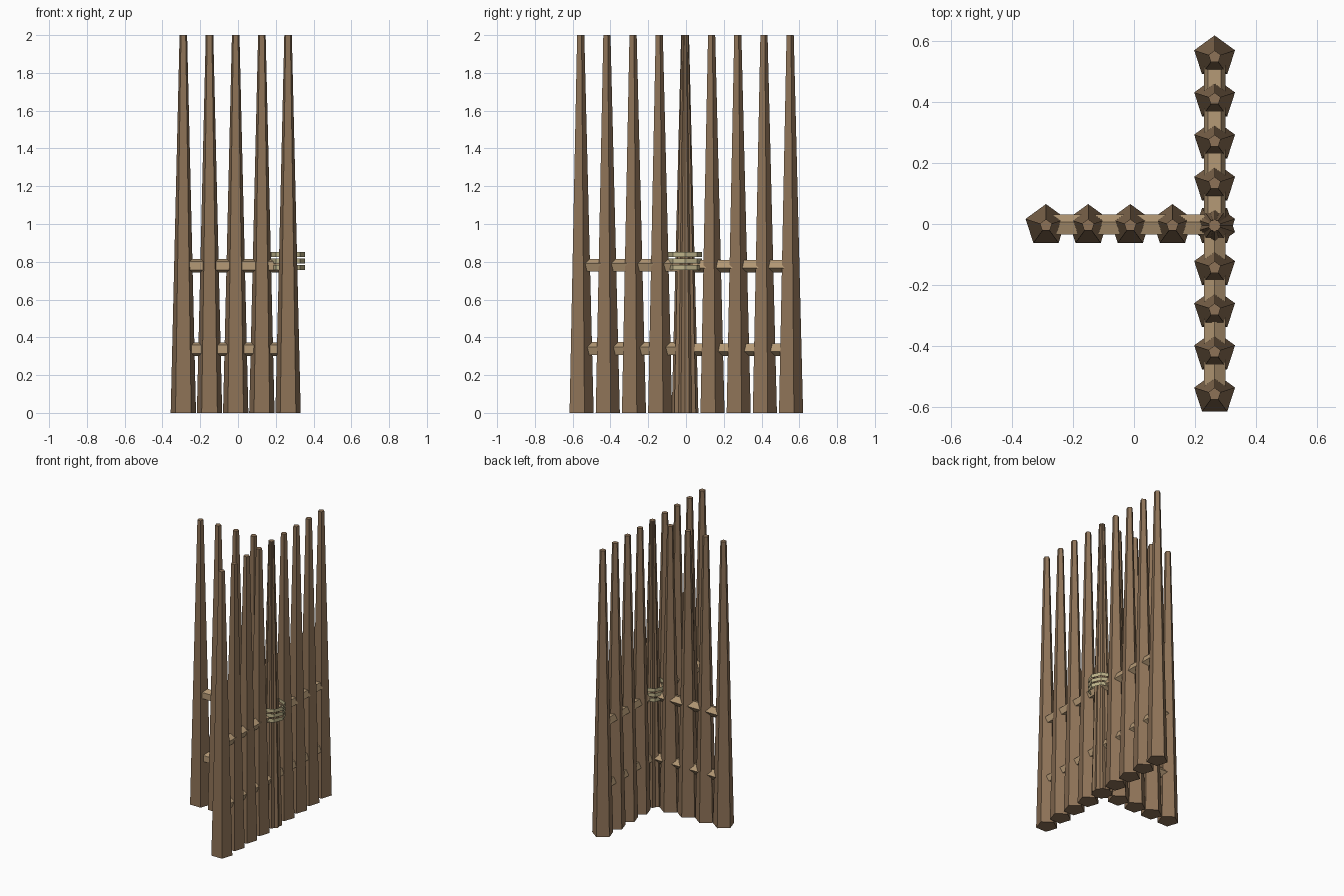
import bpy
import bmesh
from math import pi, sin, cos
from mathutils import Matrix, Vector

cube = bpy.data.objects.get("Cube")
if cube:
    bpy.data.objects.remove(cube, do_unlink=True)


def material(name, colour):
    mat = bpy.data.materials.new(name)
    mat.use_nodes = True
    mat.diffuse_color = (*colour, 1)
    mat.node_tree.nodes["Principled BSDF"].inputs["Base Color"].default_value = (*colour, 1)
    return mat


POST_WOOD = material("dark brown wood", (0.27, 0.17, 0.095))
RAIL_WOOD = material("light tan wood", (0.46, 0.32, 0.18))
ROPE = material("cream rope", (0.52, 0.46, 0.26))

CORNER = Vector((0.265, -0.005, 0))
STEP = 0.1386
HEIGHT = 2.0


def prism(name, start, end, r1, r2, side, sides, mat, caps=True):
    """Straight, possibly tapered bar whose first corner points towards side."""
    bm = bmesh.new()
    axis = (end - start).normalized()
    other = axis.cross(side)
    rings = []
    for centre, r in ((start, r1), (end, r2)):
        angles = [2 * pi * i / sides for i in range(sides)]
        rings.append([bm.verts.new(centre + r * (cos(a) * side + sin(a) * other)) for a in angles])
    low, high = rings
    for i in range(sides):
        j = (i + 1) % sides
        bm.faces.new((low[i], low[j], high[j], high[i]))
    if caps:
        bm.faces.new(low[::-1])
        bm.faces.new(high)
    mesh = bpy.data.meshes.new(name)
    bm.to_mesh(mesh)
    bm.free()
    mesh.materials.append(mat)
    obj = bpy.data.objects.new(name, mesh)
    bpy.context.collection.objects.link(obj)
    return obj


X, Y, Z = (Vector(v) for v in ((1, 0, 0), (0, 1, 0), (0, 0, 1)))


def post(name, base, point):
    prism(name, base, base + HEIGHT * Z, 0.0705, 0.021, point, 5, POST_WOOD)


# Corner: two posts sharing one spot, facing opposite ways
post("corner_post_back", CORNER, Y)
post("corner_post_front", CORNER, -Y)

# Three arms of posts and rails leaving the corner
arms = (("side", -X, Y), ("back", Y, -Z), ("front", -Y, Z))
for arm, direction, rail_point in arms:
    for i in range(1, 5):
        post(f"{arm}_post_{i}", CORNER + direction * STEP * i, Y)
    for level, z in (("lower", 0.337), ("upper", 0.779)):
        start = CORNER + z * Z
        prism(f"{arm}_{level}_rail", start, start + direction * STEP * 4,
              0.037, 0.037, rail_point, 5, RAIL_WOOD)

# Open rope bands wrapped round the corner
for i in range(3):
    low = CORNER + (0.757 + 0.0345 * i) * Z
    prism(f"rope_band_{i + 1}", low, low + 0.026 * Z, 0.09, 0.09, X, 8, ROPE, caps=False)
